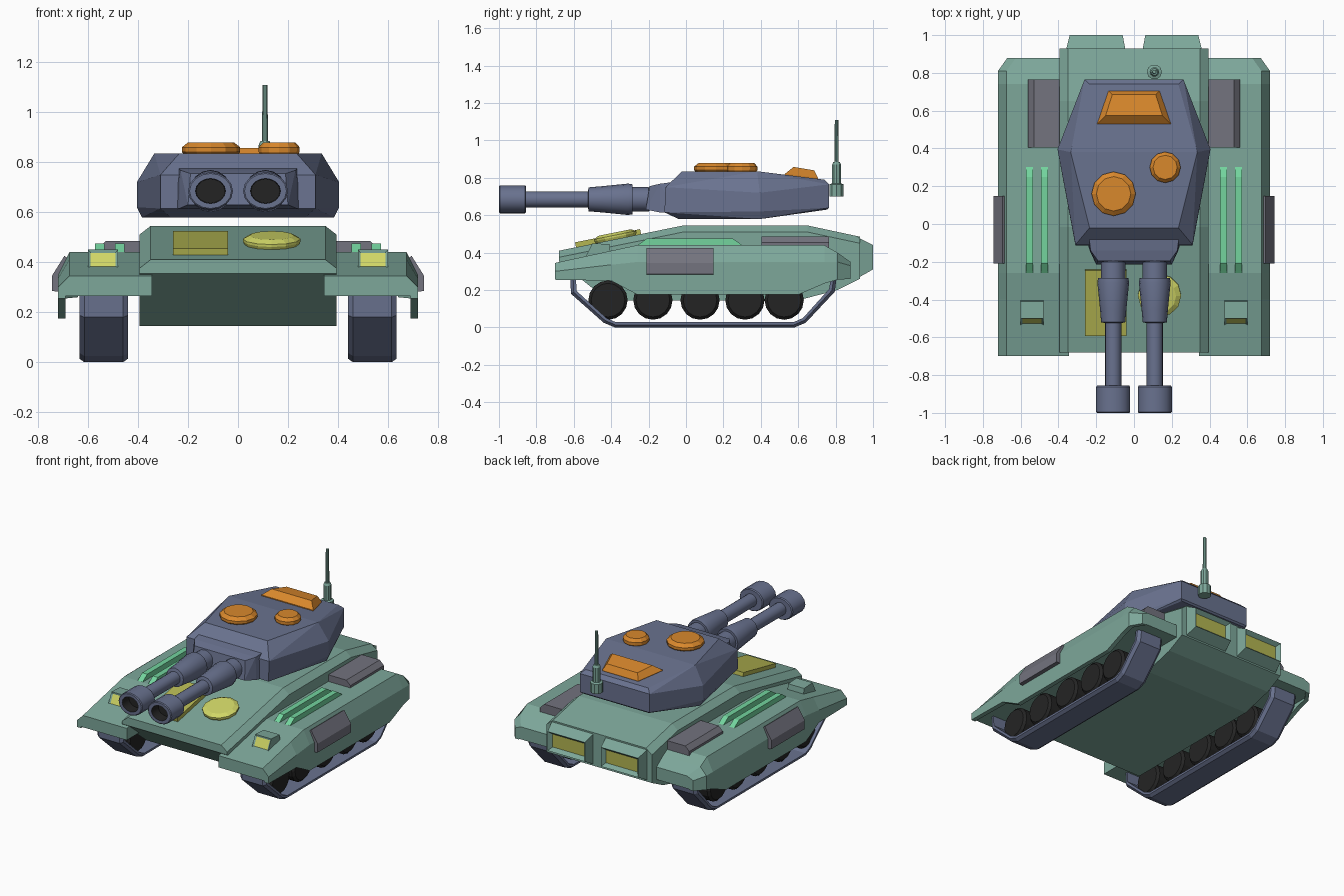
import bpy, bmesh, math
from mathutils import Matrix

if "Cube" in bpy.data.objects:
    bpy.data.objects.remove(bpy.data.objects["Cube"])


def material(name, r, g, b):
    lin = [((c / 255 + 0.055) / 1.055) ** 2.4 for c in (r, g, b)]
    m = bpy.data.materials.new(name)
    m.diffuse_color = (*lin, 1)
    m.use_nodes = True
    m.node_tree.nodes["Principled BSDF"].inputs["Base Color"].default_value = m.diffuse_color
    return m


GREEN = material("hull green", 125, 167, 154)
SLATE = material("slate blue", 105, 114, 143)
ORANGE = material("orange", 217, 136, 44)
YELLOW = material("lamp yellow", 208, 214, 102)
OLIVE = material("olive yellow", 180, 182, 82)
MINT = material("mint green", 115, 212, 158)
GREY = material("panel grey", 115, 115, 126)
BLACK = material("black", 36, 36, 36)


def finish(name, bm, mats, mirror=False, smooth=None):
    bmesh.ops.recalc_face_normals(bm, faces=bm.faces)
    me = bpy.data.meshes.new(name)
    bm.to_mesh(me)
    bm.free()
    for m in mats:
        me.materials.append(m)
    if smooth:
        for p in me.polygons:
            p.use_smooth = True
        me.set_sharp_from_angle(angle=math.radians(smooth))
    ob = bpy.data.objects.new(name, me)
    bpy.context.collection.objects.link(ob)
    if mirror:
        ob.modifiers.new("mirror", 'MIRROR').use_mirror_merge = False
    return ob


def hull_bm(points, both=False):
    """Convex solid through points; both adds the points mirrored in x."""
    bm = bmesh.new()
    pts = list(points) + ([(-x, y, z) for x, y, z in points] if both else [])
    for p in pts:
        bm.verts.new(p)
    r = bmesh.ops.convex_hull(bm, input=bm.verts)
    loose = [v for v in bm.verts if not v.link_faces]
    bmesh.ops.delete(bm, geom=loose, context='VERTS')
    bmesh.ops.dissolve_limit(bm, angle_limit=0.02, verts=bm.verts, edges=bm.edges)
    return bm


def loft_bm(rings, caps=True):
    bm = bmesh.new()
    rows = [[bm.verts.new(p) for p in ring] for ring in rings]
    n = len(rows[0])
    for a, b in zip(rows, rows[1:]):
        for i in range(n):
            j = (i + 1) % n
            bm.faces.new((a[i], a[j], b[j], b[i]))
    if caps:
        bm.faces.new(rows[0])
        bm.faces.new(rows[-1])
    return bm


def prism(name, mat, x0, x1, yz, mirror=True):
    bm = loft_bm([[(x, y, z) for y, z in yz] for x in (x0, x1)])
    return finish(name, bm, [mat], mirror)


def lathe_bm(profile, segs, matrix):
    """Spin (radius, height) points round z, then place with matrix."""
    bm = bmesh.new()
    vs = [bm.verts.new((r, 0, h)) for r, h in profile]
    es = [bm.edges.new(e) for e in zip(vs, vs[1:])]
    bmesh.ops.spin(bm, geom=vs + es, cent=(0, 0, 0), axis=(0, 0, 1),
                   angle=2 * math.pi, steps=segs)
    bmesh.ops.remove_doubles(bm, verts=bm.verts, dist=1e-4)
    bm.transform(matrix)
    return bm


def inset_end(bm, direction, thickness, depth, index=1):
    """Recess the face looking along direction and colour it."""
    bm.normal_update()
    f = max(bm.faces, key=lambda f: sum(a * b for a, b in zip(f.normal, direction)))
    bmesh.ops.inset_region(bm, faces=[f], thickness=thickness)
    n = f.normal.copy()
    for v in f.verts:
        v.co -= n * depth
    f.material_index = index


T = Matrix.Translation
FORWARD = Matrix.Rotation(math.pi / 2, 4, 'X')   # local z -> -y

# Central hull
upper = [(-0.68, 0.41), (-0.015, 0.545), (0.65, 0.545), (0.93, 0.485)]
lower = [(-0.68, 0.355), (-0.42, 0.145), (0.6, 0.145), (0.81, 0.2), (0.93, 0.26)]
pts = [(0.35, y, z) for y, z in upper] + [(0.395, y, z - 0.035) for y, z in upper]
pts += [(0.395, y, z) for y, z in lower]
finish("hull", hull_bm(pts, True), [GREEN])

# Fenders with hanging skirts: y, outer x, ridge z, side z, skirt z
stations = [(-0.70, 0.72, 0.345, 0.30, 0.255), (-0.40, 0.72, 0.41, 0.335, 0.25),
            (-0.26, 0.72, 0.44, 0.35, 0.175), (0.60, 0.72, 0.44, 0.35, 0.175),
            (0.74, 0.72, 0.44, 0.35, 0.235), (0.81, 0.72, 0.40, 0.35, 0.255),
            (0.88, 0.67, 0.35, 0.33, 0.26)]
rings = []
for y, xo, zr, zs, zk in stations:
    rings.append([(x, y, z) for x, z in (
        (0.345, 0.265), (0.345, zr), (xo - 0.045, zr), (xo, zs),
        (xo, zk), (xo - 0.03, zk), (xo - 0.03, 0.265))])
finish("fender", loft_bm(rings), [GREEN], True)

# Track belts: open loop of small cross-sections with chamfered outer corners
path = [(-0.62, 0.30), (-0.615, 0.18), (-0.44, 0.025), (-0.38, 0.0),
        (0.58, 0.0), (0.64, 0.025), (0.795, 0.19), (0.81, 0.30)]
inner = [(-0.59, 0.30), (-0.585, 0.195), (-0.425, 0.05), (-0.375, 0.028),
         (0.575, 0.028), (0.625, 0.05), (0.765, 0.205), (0.78, 0.30)]
rings = []
for (y, z), (yi, zi) in zip(path, inner):
    ym, zm = (y + yi) / 2, (z + zi) / 2
    rings.append([(0.46, y, z), (0.615, y, z), (0.635, ym, zm), (0.635, yi, zi),
                  (0.44, yi, zi), (0.44, ym, zm)])
finish("track", loft_bm(rings), [SLATE], True)

# Road wheels
for i, y in enumerate((-0.417, -0.177, 0.075, 0.315, 0.525)):
    m = T((0.535, y, 0.146)) @ Matrix.Rotation(math.pi / 2, 4, 'Y')
    bm = lathe_bm([(0, -0.08), (0.09, -0.08), (0.105, -0.065), (0.105, 0.065),
                   (0.09, 0.08), (0, 0.08)], 16, m)
    finish(f"wheel_{i + 1}", bm, [BLACK], True)

# Side armour pads
sec = [(0.66, 0.405), (0.695, 0.425), (0.745, 0.345), (0.745, 0.285), (0.70, 0.28)]
finish("side_pad", loft_bm([[(x, y, z) for x, z in sec] for y in (-0.21, 0.148)]),
       [GREY], True)

# Rear fender boxes
sec = [(0.37, 0.42), (0.37, 0.485), (0.53, 0.485), (0.56, 0.455), (0.56, 0.42)]
finish("stowage_box", loft_bm([[(x, y, z) for x, z in sec] for y in (0.405, 0.765)]),
       [GREY], True)

# Mint rails on the fenders
for i, x in enumerate((0.455, 0.535)):
    prism(f"rail_{i + 1}", MINT, x, x + 0.038,
          [(-0.28, 0.425), (-0.21, 0.475), (0.25, 0.475), (0.315, 0.43)])

# Headlights with a lamp panel in the front face
bm = loft_bm([[(x, y, z) for y, z in ((-0.54, 0.37), (-0.50, 0.45), (-0.41, 0.445),
                                      (-0.40, 0.38))] for x in (0.48, 0.60)])
bmesh.ops.recalc_face_normals(bm, faces=bm.faces)
inset_end(bm, (0, -1, 0.3), 0.015, 0.006)
finish("headlight", bm, [GREEN, YELLOW], True)

# Sloped front plate and round hatch on the glacis
tilt = Matrix.Rotation(math.atan(0.203), 4, 'X')
bm = bmesh.new()
bmesh.ops.create_cube(bm, size=1, matrix=T((-0.15, -0.415, 0.468)) @ tilt
                      @ Matrix.Diagonal((0.22, 0.355, 0.045, 1)))
finish("front_plate", bm, [OLIVE])
bm = lathe_bm([(0, -0.02), (0.10, -0.02), (0.115, 0.012), (0.115, 0.022),
               (0.088, 0.036), (0, 0.036)], 12, T((0.135, -0.375, 0.472)) @ tilt)
finish("driver_hatch", bm, [YELLOW])

# Rear exhaust boxes with recessed panels
bm = hull_bm([(x, 0.92, z) for x in (0.045, 0.36) for z in (0.265, 0.48)]
             + [(x, 1.0, z) for x in (0.06, 0.34) for z in (0.31, 0.44)])
bmesh.ops.recalc_face_normals(bm, faces=bm.faces)
inset_end(bm, (0, 1, 0), 0.03, 0.025)
finish("exhaust", bm, [GREEN, OLIVE], True)

# Turret
finish("turret", hull_bm([
    (0.27, -0.04, 0.58), (0.385, 0.40, 0.58), (0.25, 0.755, 0.63),
    (0.31, -0.115, 0.615), (0.405, 0.395, 0.62), (0.262, 0.765, 0.64),
    (0.31, -0.11, 0.75), (0.405, 0.395, 0.72), (0.262, 0.765, 0.765),
    (0.235, -0.02, 0.835), (0.335, 0.38, 0.835), (0.235, 0.74, 0.79)], True), [SLATE])
finish("gun_mantlet", hull_bm([
    (0.26, -0.05, 0.61), (0.24, -0.05, 0.78), (0.235, -0.14, 0.615),
    (0.23, -0.14, 0.768), (0.20, -0.215, 0.63), (0.19, -0.195, 0.755)], True), [SLATE])

# Twin guns: joint, sleeve, barrel, then wide muzzle with black bore
place = T((0.11, 0, 0.685)) @ FORWARD
bm = lathe_bm([(0, 0.16), (0.04, 0.17), (0.065, 0.20), (0.065, 0.285), (0.08, 0.285),
               (0.084, 0.31), (0.07, 0.45), (0.064, 0.52), (0.043, 0.525),
               (0.043, 0.87)], 16, place)
finish("gun_barrel", bm, [SLATE], True, 30)
bm = lathe_bm([(0, 0.855), (0.07, 0.855), (0.075, 0.862), (0.075, 0.995), (0.07, 1.0),
               (0.05, 1.0), (0.048, 0.93), (0, 0.93)], 16,
              place @ Matrix.Diagonal((1.2, 1, 1, 1)))
for f in bm.faces:
    c = f.calc_center_median()
    if c.y < -0.92 and math.hypot((c.x - 0.11) / 1.2, c.z - 0.685) < 0.052:
        f.material_index = 1
finish("gun_muzzle", bm, [SLATE, BLACK], True, 30)

# Turret roof hatches
for name, x, y, r in (("large_hatch", -0.108, 0.16, 0.117), ("small_hatch", 0.165, 0.30, 0.082)):
    bm = lathe_bm([(0, 0.815), (r * 0.8, 0.815), (r, 0.842), (r, 0.86),
                   (r * 0.78, 0.88), (0, 0.88)], 12, T((x, y, 0)))
    finish(name, bm, [ORANGE])

# Rear roof vent
finish("roof_vent", hull_bm([
    (0.195, 0.53, 0.79), (0.195, 0.53, 0.822), (0.135, 0.705, 0.77),
    (0.135, 0.705, 0.80), (0.15, 0.575, 0.858), (0.115, 0.685, 0.84)], True), [ORANGE])

# Antenna
bm = lathe_bm([(0, 0.70), (0.04, 0.70), (0.04, 0.765), (0.025, 0.77), (0.025, 0.87),
               (0.018, 0.885), (0.012, 0.885), (0.01, 1.11), (0, 1.11)], 10,
              T((0.108, 0.805, 0)))
finish("antenna", bm, [GREEN])
